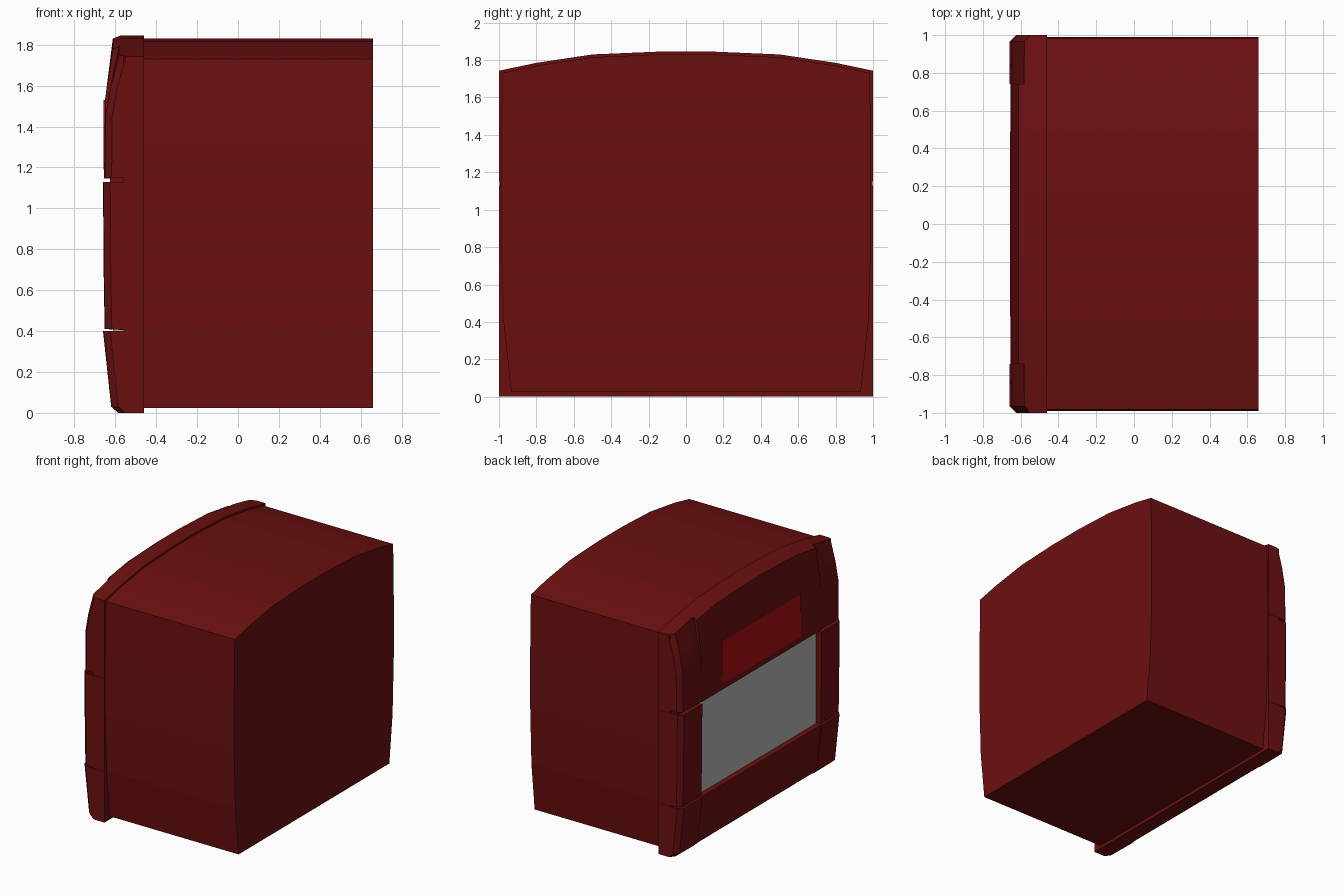
import bpy, bmesh

if "Cube" in bpy.data.objects:
    bpy.data.objects.remove(bpy.data.objects["Cube"])


def material(name, rgb):
    m = bpy.data.materials.new(name)
    m.diffuse_color = (*rgb, 1)
    m.use_nodes = True
    m.node_tree.nodes["Principled BSDF"].inputs["Base Color"].default_value = m.diffuse_color
    return m


DARK = material("dark_red", (0.15, 0.005, 0.005))
RED = material("bright_red", (0.40, 0.004, 0.006))
GREY = material("light_grey", (0.47, 0.47, 0.47))

# Half of the arched roof line: distance from the middle, height
ARCH = [(0, 1.845), (0.15, 1.845), (0.5, 1.83), (0.8, 1.785), (1.0, 1.743)]


def arch(y):
    y = min(abs(y), 1.0)
    for (a, za), (b, zb) in zip(ARCH, ARCH[1:]):
        if y <= b:
            return za + (zb - za) * (y - a) / (b - a)
    return ARCH[-1][1]


def loft(name, rings, mat):
    """Closed solid through rings that have equal point counts."""
    bm = bmesh.new()
    vs = [[bm.verts.new(p) for p in r] for r in rings]
    n = len(rings[0])
    for a, b in zip(vs, vs[1:]):
        for i in range(n):
            j = (i + 1) % n
            bm.faces.new((a[i], a[j], b[j], b[i]))
    bm.faces.new(vs[0])
    bm.faces.new(vs[-1])
    bmesh.ops.recalc_face_normals(bm, faces=bm.faces)
    me = bpy.data.meshes.new(name)
    bm.to_mesh(me)
    bm.free()
    me.materials.append(mat)
    ob = bpy.data.objects.new(name, me)
    bpy.context.collection.objects.link(ob)
    return ob


def box(name, x0, x1, y0, y1, z0, z1, mat):
    ring = lambda x: [(x, y0, z0), (x, y1, z0), (x, y1, z1), (x, y0, z1)]
    return loft(name, [ring(x0), ring(x1)], mat)


def outline(x, half):
    """Full cross-section from a right-hand half outline, bottom to top."""
    return [(x, y, z) for y, z in half] + [(x, -y, z) for y, z in reversed(half)]


# Main housing: tapered lower sides, bowed middle, arched roof
roof = [(y, arch(y) - 0.015) for y in (0.8, 0.5, 0.15)]
body_half = [(0.935, 0.025), (0.975, 0.4), (0.99, 0.85), (0.99, 1.3), (0.982, 1.73)] + roof
loft("housing", [outline(x, body_half) for x in (-0.5, 0.66)], DARK)

# Flange behind the front cover
flange_half = [(0.998, 0.003)] + [(y, arch(y) - 0.003) for y in (0.998, 0.8, 0.5, 0.15)]
loft("front_flange", [outline(x, flange_half) for x in (-0.56, -0.462)], DARK)


# Front cover profiles in x and z; heights above 2 hang from the arch (3 = arch)
def cover(name, profile, columns):
    rings = []
    for y, setback in columns:
        ring = []
        for x, z in profile:
            px = x + setback if x < -0.5 else x
            ring.append((px, y, z if z < 2 else arch(y) + z - 3))
        rings.append(ring)
    loft(name, rings, DARK)


BACK = -0.46
lower = [(BACK, 0), (-0.585, 0), (-0.62, 0.03), (-0.66, 0.40), (BACK, 0.40)]
middle = [(BACK, 0.40), (-0.652, 0.41), (-0.657, 0.7), (-0.66, 1.13), (BACK, 1.13)]
pillar_top = [(BACK, 1.15), (-0.653, 1.15), (-0.65, 1.45), (-0.625, 1.59), (-0.582, 3), (BACK, 3)]
centre_top = [(BACK, 1.145), (-0.655, 1.145), (-0.65, 1.53), (-0.612, 2.985), (-0.575, 3), (BACK, 3)]

# Pillars left and right
for side, label in ((1, "left"), (-1, "right")):
    cols = [(side * 0.74, 0), (side * 0.8, 0), (side * 0.965, 0.002), (side * 1.0, 0.035)]
    for part, prof in (("lower", lower), ("middle", middle), ("upper", pillar_top)):
        cover(f"{label}_pillar_{part}", prof, cols)
    a, b = sorted((side * 0.74, side * 0.985))
    box(f"{label}_pillar_seam", -0.625, -0.47, a, b, 1.12, 1.16, DARK)

# Centre panels between the pillars
cover("lower_centre_panel", lower, [(-0.74, 0.006), (0.74, 0.006)])
cover("upper_centre_panel", centre_top,
      [(y, 0) for y in (-0.74, -0.5, -0.15, 0.15, 0.5, 0.74)])

# Recessed grey window and red badge plate (left blank)
box("window_panel", -0.61, -0.5, -0.74, 0.74, 0.39, 1.15, GREY)
box("badge_plate", -0.6575, -0.649, -0.49, 0.49, 1.19, 1.53, RED)
